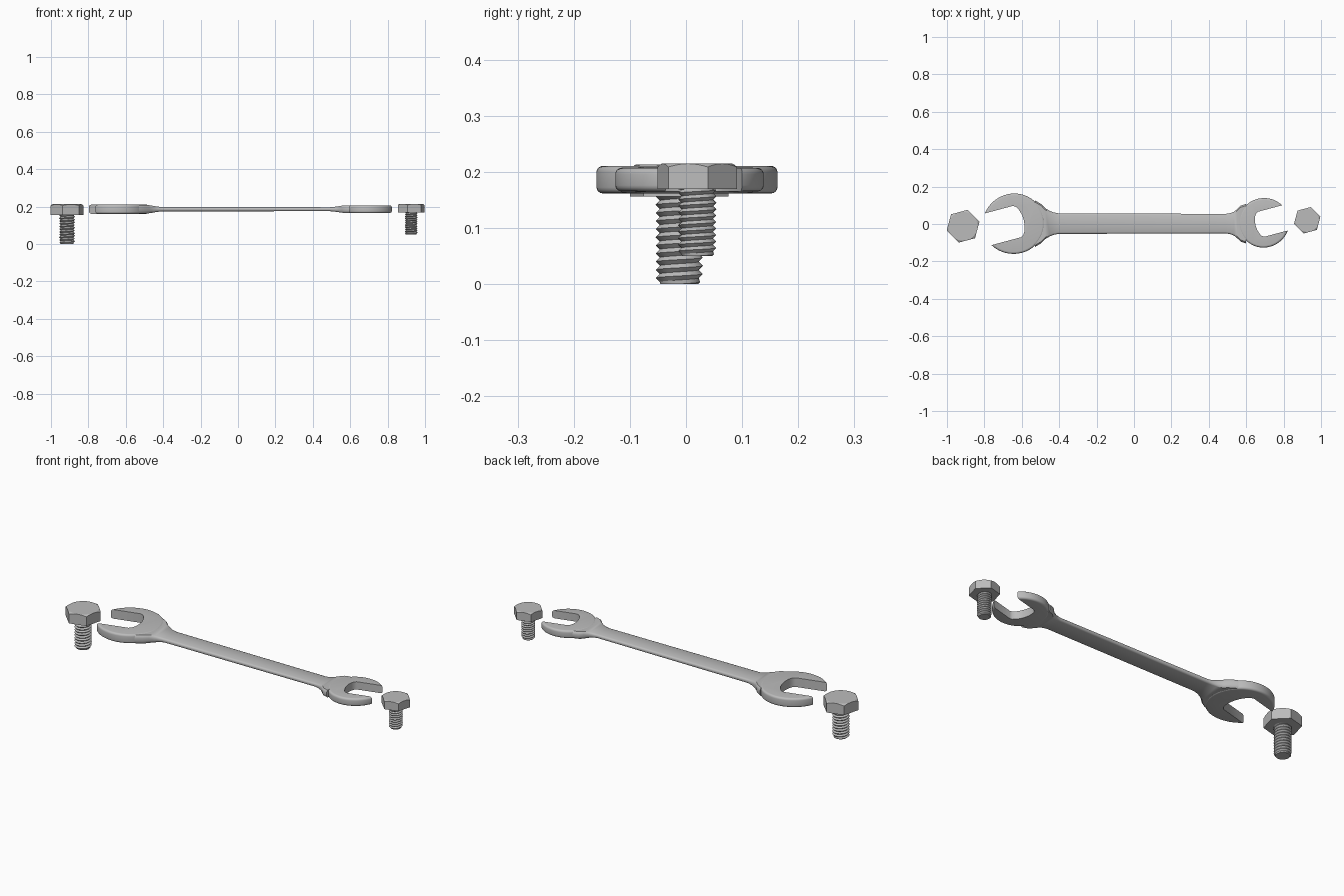
import bpy, bmesh, math
from math import cos, sin, pi, radians

if "Cube" in bpy.data.objects:
    bpy.data.objects.remove(bpy.data.objects["Cube"])

steel = bpy.data.materials.new("grey steel")
steel.diffuse_color = (0.5, 0.5, 0.5, 1)
steel.use_nodes = True
steel.node_tree.nodes["Principled BSDF"].inputs["Base Color"].default_value = steel.diffuse_color
MID = 0.186            # height of the wrench mid-plane
TILT = radians(15)     # jaw and bolt-head angle


def make(name, bm, smooth=30):
    bmesh.ops.recalc_face_normals(bm, faces=bm.faces)
    me = bpy.data.meshes.new(name)
    bm.to_mesh(me)
    bm.free()
    ob = bpy.data.objects.new(name, me)
    bpy.context.collection.objects.link(ob)
    me.materials.append(steel)
    shade(ob, smooth)
    return ob


def shade(ob, angle):
    bpy.ops.object.select_all(action='DESELECT')
    bpy.context.view_layer.objects.active = ob
    ob.select_set(True)
    bpy.ops.object.shade_smooth_by_angle(angle=radians(angle))


def loft(bm, rings):
    """Skin closed rings of points and cap both ends."""
    vs = [[bm.verts.new(p) for p in r] for r in rings]
    n = len(vs[0])
    for a, b in zip(vs, vs[1:]):
        for i in range(n):
            bm.faces.new((a[i], a[(i + 1) % n], b[(i + 1) % n], b[i]))
    bm.faces.new(vs[0])
    bm.faces.new(vs[-1])


# Open jaw: round-edged disc, stretched a little toward the mouth, with a slot cut out
def jaw(name, cx, cy, ang, R, half_t, slot_w, slot_mid, bottom):
    ca, sa = cos(ang), sin(ang)

    def place(u, v, z):
        return (cx + u * ca - v * sa, cy + u * sa + v * ca, z)

    bev = 0.011
    prof = []
    for k in range(5):
        t = k / 4 * pi / 2
        prof.append((R - bev + bev * sin(t), half_t - bev + bev * cos(t)))
    prof += [(r, -z) for r, z in reversed(prof)]
    rings = []
    for r, z in prof:
        ring = []
        for i in range(96):
            a = 2 * pi * i / 96
            u, v = r * cos(a), r * sin(a)
            ring.append(place(u * 1.05 if u > 0 else u, v, MID + z))
        rings.append(ring)
    bm = bmesh.new()
    loft(bm, rings)
    ob = make(name, bm)

    # slot outline: parallel flats and a rounded-hex bottom
    h = slot_w / 2
    shape = [(R * 1.5, -h), (-0.1 * R, -h)]
    shape += [(-0.1 * R + (bottom + 0.1 * R) * f, s * h)
              for f, s in ((0.4, -0.9), (0.7, -0.68), (0.93, -0.35), (1, 0),
                           (0.93, 0.35), (0.7, 0.68), (0.4, 0.9))]
    shape += [(-0.1 * R, h), (R * 1.5, h)]
    bm = bmesh.new()
    loft(bm, [[place(u, v + slot_mid, z) for u, v in shape] for z in (MID - 0.1, MID + 0.1)])
    cutter = make(name + "_slot_cutter", bm)
    mod = ob.modifiers.new("slot", 'BOOLEAN')
    mod.operation = 'DIFFERENCE'
    mod.solver = 'EXACT'
    mod.object = cutter
    bpy.context.view_layer.objects.active = ob
    bpy.ops.object.modifier_apply(modifier=mod.name)
    bpy.data.objects.remove(cutter)
    shade(ob, 30)


jaw("large_jaw", -0.64, 0.002, pi + TILT, 0.161, 0.0245, 0.173, -0.007, -0.054)
jaw("small_jaw", 0.692, 0.006, TILT, 0.132, 0.021, 0.138, -0.004, -0.044)

# Handle: flat bar that widens and thickens into both jaws
stations = [(-0.53, 0.125, 0.0225), (-0.495, 0.104, 0.0225), (-0.475, 0.083, 0.0215),
            (-0.45, 0.068, 0.0175), (-0.43, 0.060, 0.014), (-0.405, 0.055, 0.0115),
            (0.49, 0.052, 0.0105), (0.515, 0.056, 0.0125), (0.535, 0.064, 0.0155),
            (0.553, 0.079, 0.0185), (0.57, 0.096, 0.0195), (0.60, 0.106, 0.0195)]
rings = []
for x, w, t in stations:
    quarter = [(w, t * 0.35), (w - 0.003, t * 0.75), (w - 0.009, t)]
    half = quarter + [(-y, z) for y, z in reversed(quarter)]
    full = half + [(-y, -z) for y, z in half]
    rings.append([(x, y + 0.002, MID + z) for y, z in full])
bm = bmesh.new()
loft(bm, rings)
make("handle", bm, 35)


# Bolt: chamfered hex head and a helical threaded shank
def bolt(name, cx, cy, R, z_under, z_top, r, z_end, pitch):
    # head: hex prism whose upper corners are trimmed by a cone
    bm = bmesh.new()
    flat = R * cos(pi / 6)
    slope = 0.6
    n = 96
    side_lo, side_hi, top = [], [], []
    for i in range(n):
        a = 2 * pi * i / n
        b = a % (pi / 3) - pi / 6
        d = flat / cos(b)
        g = a + TILT
        side_lo.append((cx + d * cos(g), cy + d * sin(g), z_under))
        zc = z_top - slope * (d - flat * 0.985)
        side_hi.append((cx + d * cos(g), cy + d * sin(g), zc))
        q = flat * 0.985
        top.append((cx + q * cos(g), cy + q * sin(g), z_top))
    loft(bm, [side_lo, side_hi, top])
    make(name + "_head", bm, 25)

    # thread: each ring climbs half a pitch per turn-pair, crest and root alternating
    bm = bmesh.new()
    n = 32
    depth = pitch * 0.5
    count = int((z_under - z_end) / pitch * 2) + 6
    grid = []
    for k in range(count):
        row = []
        for i in range(n):
            z = z_end + (k - 3 + 2 * i / n) * pitch / 2
            z = min(max(z, z_end), z_under)
            rad = r if k % 2 else r - depth
            rad = min(rad, r * 0.8 + (z - z_end))
            a = 2 * pi * i / n
            row.append(bm.verts.new((cx + rad * cos(a), cy + rad * sin(a), z)))
        grid.append(row)
    for k in range(count - 1):
        for i in range(n):
            if i < n - 1:
                f = (grid[k][i], grid[k][i + 1], grid[k + 1][i + 1], grid[k + 1][i])
            elif k + 3 < count:
                f = (grid[k][i], grid[k + 2][0], grid[k + 3][0], grid[k + 1][i])
            else:
                continue
            bm.faces.new(f)
    make(name + "_thread", bm, 30)

    # solid core closing the tip
    bm = bmesh.new()
    loft(bm, [[(cx + q * cos(2 * pi * i / n), cy + q * sin(2 * pi * i / n), z) for i in range(n)]
              for q, z in ((r * 0.8, z_end), (r * 0.8, z_under))])
    make(name + "_core", bm)


bolt("large_bolt", -0.914, -0.012, 0.0905, 0.156, 0.213, 0.042, 0.0, 0.0145)
bolt("small_bolt", 0.926, 0.020, 0.073, 0.169, 0.215, 0.034, 0.05, 0.0115)
